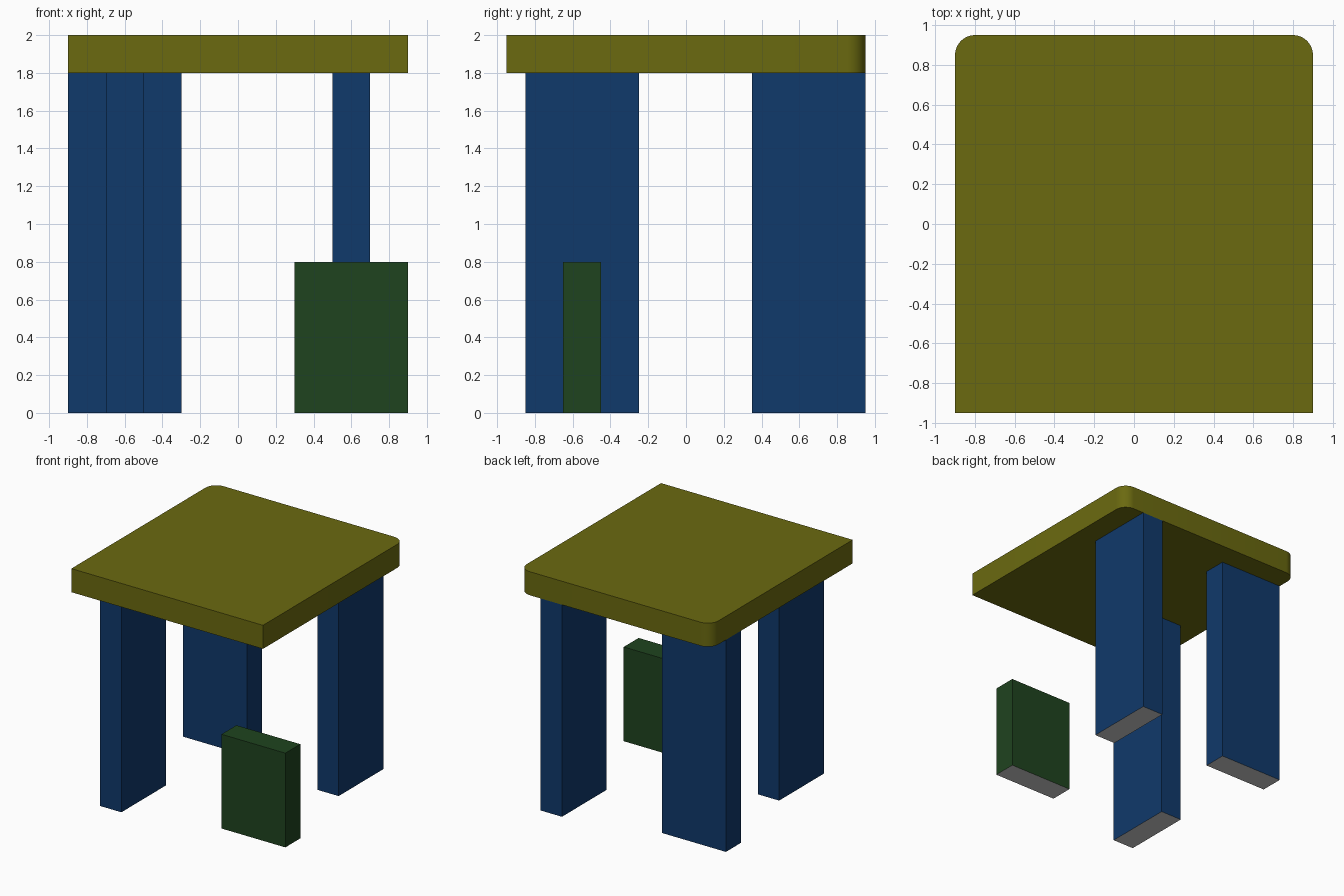
import bpy, bmesh

if "Cube" in bpy.data.objects:
    bpy.data.objects.remove(bpy.data.objects["Cube"])


def material(name, rgb):
    m = bpy.data.materials.new(name)
    m.diffuse_color = (*rgb, 1)
    m.use_nodes = True
    m.node_tree.nodes["Principled BSDF"].inputs["Base Color"].default_value = m.diffuse_color
    return m


OLIVE = material("olive", (0.146, 0.143, 0.005))
BLUE = material("blue", (0.005, 0.041, 0.146))
GREEN = material("green", (0.0133, 0.0567, 0.0133))
GREY = material("grey", (0.8, 0.8, 0.8))


def box(name, centre, size, mats, round_back=0):
    """Box whose underside takes the last material; optional rounded back corners."""
    bm = bmesh.new()
    bmesh.ops.create_cube(bm, size=1)
    for v in bm.verts:
        v.co = [c + p * s for c, p, s in zip(centre, v.co, size)]
    bm.normal_update()
    for f in bm.faces:
        if f.normal.z < -0.9:
            f.material_index = len(mats) - 1
    if round_back:
        edges = [e for e in bm.edges
                 if abs(e.verts[0].co.z - e.verts[1].co.z) > 0.01
                 and e.verts[0].co.y > centre[1]]
        bmesh.ops.bevel(bm, geom=edges, offset=round_back, segments=10,
                        profile=0.5, affect='EDGES')
    mesh = bpy.data.meshes.new(name)
    bm.to_mesh(mesh)
    bm.free()
    for m in mats:
        mesh.materials.append(m)
    obj = bpy.data.objects.new(name, mesh)
    bpy.context.collection.objects.link(obj)
    return obj


# Table top with two rounded rear corners
top = box("table_top", (0, 0, 1.9), (1.8, 1.9, 0.2), [OLIVE], round_back=0.1)
bpy.context.view_layer.objects.active = top
top.select_set(True)
bpy.ops.object.shade_smooth_by_angle()

# Legs, turned alternately; the front right one is a short separate block
LONG, THIN = 0.6, 0.2
for name, x, y, along_x, h, mat in (
        ("front_left_leg", -0.6, -0.55, False, 1.8, BLUE),
        ("back_left_leg", -0.6, 0.65, True, 1.8, BLUE),
        ("back_right_leg", 0.6, 0.65, False, 1.8, BLUE),
        ("front_right_short_block", 0.6, -0.55, True, 0.8, GREEN)):
    sx, sy = (LONG, THIN) if along_x else (THIN, LONG)
    box(name, (x, y, h / 2), (sx, sy, h), [mat, GREY])
